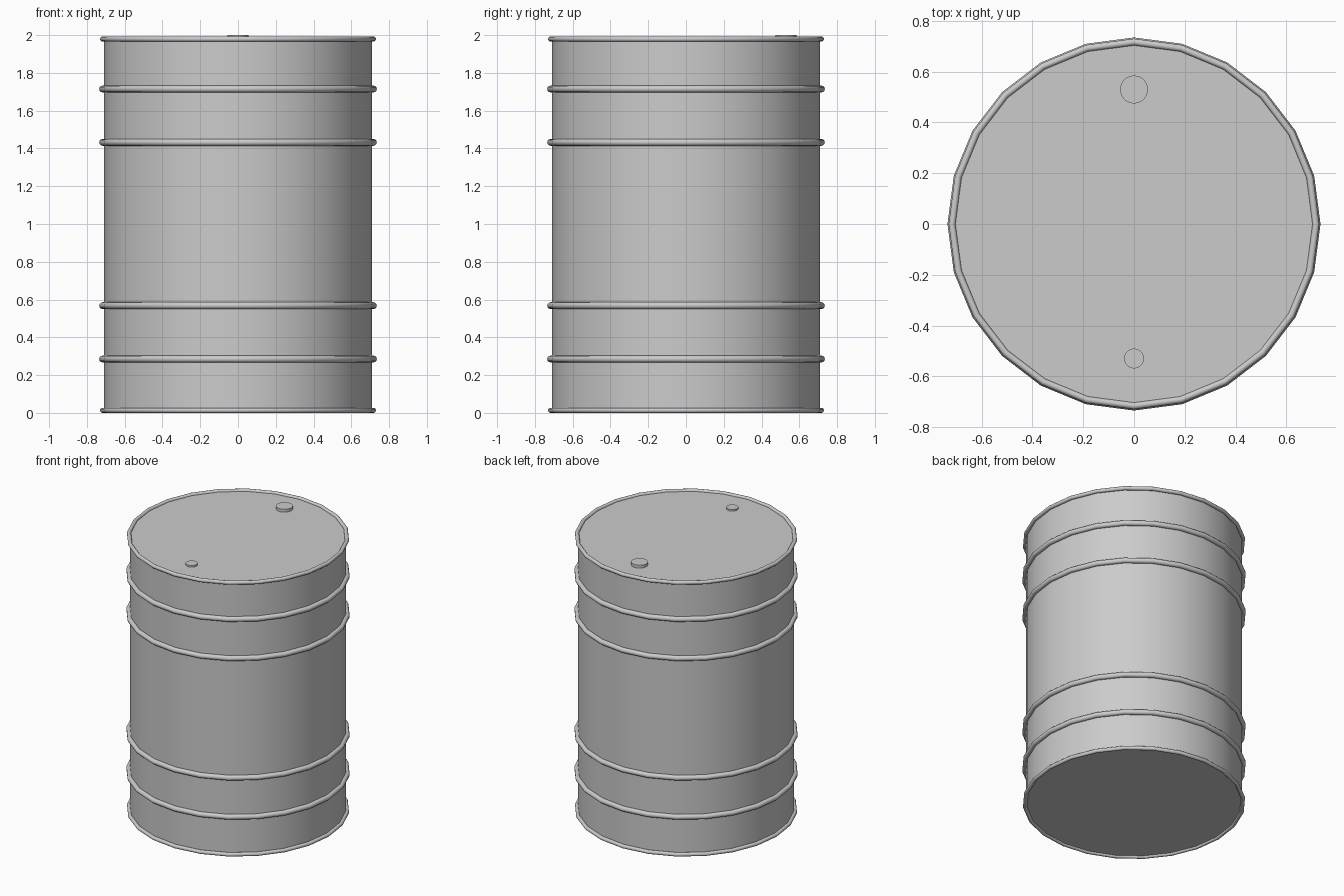
import bpy
from math import radians

if "Cube" in bpy.data.objects:
    bpy.data.objects.remove(bpy.data.objects["Cube"])

SIDES = 24
BODY_R = 0.71


def smooth(name, angle=40):
    obj = bpy.context.object
    obj.name = name
    bpy.ops.object.shade_smooth_by_angle(angle=radians(angle))
    return obj


def cylinder(name, radius, z0, z1, y=0.0, sides=SIDES):
    bpy.ops.mesh.primitive_cylinder_add(
        vertices=sides, radius=radius, depth=z1 - z0, location=(0, y, (z0 + z1) / 2))
    return smooth(name)


def hoop(name, z, tube, radius=0.717):
    bpy.ops.mesh.primitive_torus_add(
        major_segments=SIDES, minor_segments=12,
        major_radius=radius, minor_radius=tube, location=(0, 0, z))
    return smooth(name, 60)


# Drum shell with lid and base
cylinder("barrel_body", BODY_R, 0.013, 1.979)

# Rolled rims at both ends
hoop("bottom_rim", 0.0135, 0.0135)
hoop("top_rim", 1.979, 0.0135)

# Two pairs of reinforcing hoops, mirrored about mid height
for i, z in enumerate((0.285, 0.568, 1.432, 1.715)):
    hoop(f"hoop_{i + 1}", z, 0.018)

# Filler cap and vent cap on the lid
cylinder("filler_cap", 0.055, 1.965, 2.0, y=0.53, sides=32)
cylinder("vent_cap", 0.039, 1.965, 1.991, y=-0.53, sides=32)
